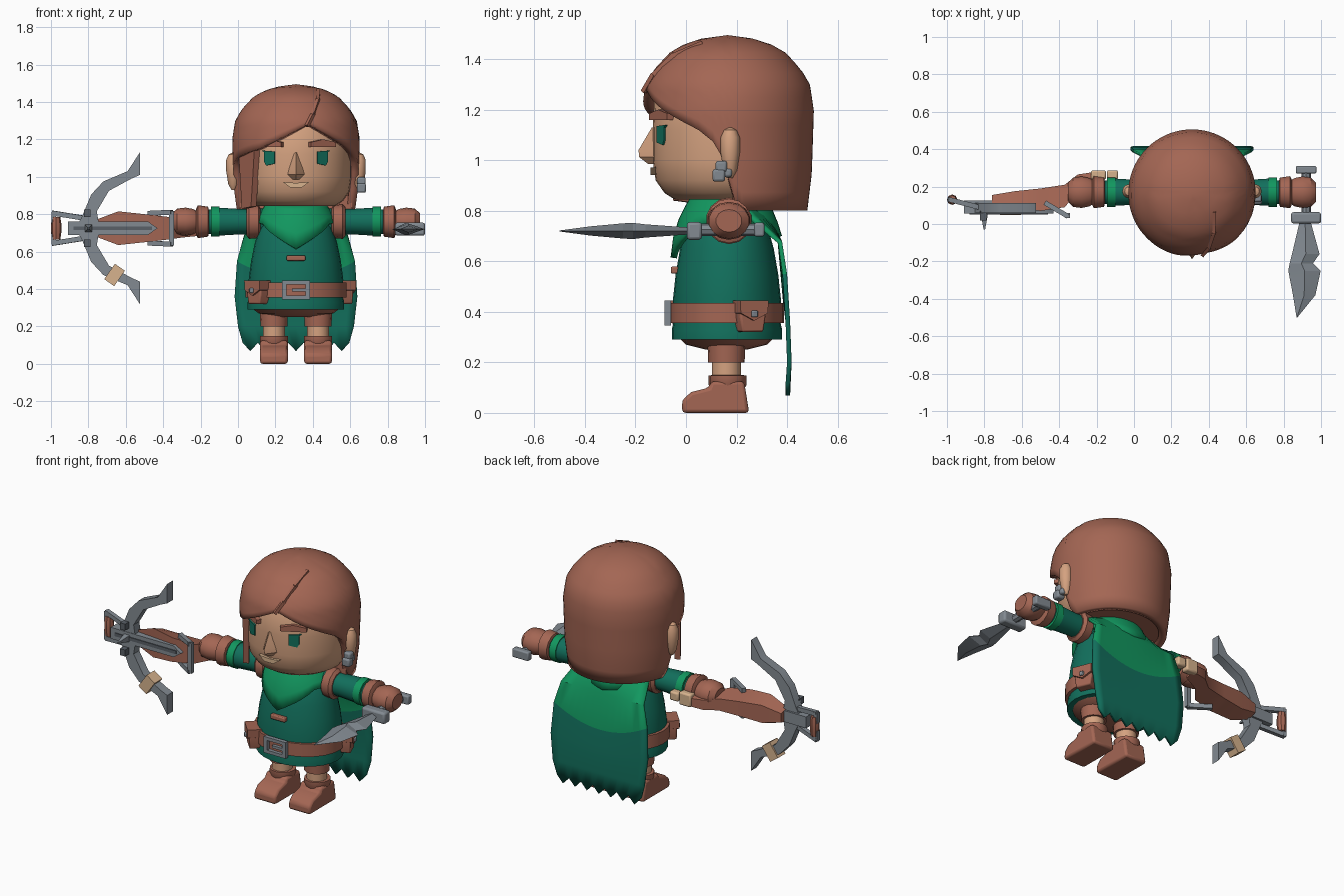
import bpy, bmesh, math
from mathutils import Matrix, Vector

if "Cube" in bpy.data.objects:
    bpy.data.objects.remove(bpy.data.objects["Cube"])

CX, CY = 0.31, 0.165


def mat(name, r, g, b):
    m = bpy.data.materials.new(name)
    m.diffuse_color = (r, g, b, 1)
    m.use_nodes = True
    m.node_tree.nodes["Principled BSDF"].inputs["Base Color"].default_value = m.diffuse_color
    return m


BROWN = mat("leather_brown", .37, .133, .088)
SKIN = mat("skin", .66, .36, .215)
TAN = mat("pale_tan", .68, .45, .27)
GREEN = mat("dark_green", .006, .16, .108)
BRIGHT = mat("bright_green", .006, .31, .115)
STEEL = mat("steel", .225, .255, .285)
DARK = mat("dark_steel", .10, .115, .135)


def finish(name, bm, m, M=None, angle=35, bevel=0):
    if M is not None:
        bm.transform(M)
    bmesh.ops.remove_doubles(bm, verts=bm.verts, dist=1e-5)
    bmesh.ops.recalc_face_normals(bm, faces=bm.faces)
    me = bpy.data.meshes.new(name)
    bm.to_mesh(me)
    bm.free()
    for p in me.polygons:
        p.use_smooth = True
    me.set_sharp_from_angle(angle=math.radians(angle))
    ob = bpy.data.objects.new(name, me)
    bpy.context.collection.objects.link(ob)
    for x in (m if isinstance(m, list) else [m]):
        me.materials.append(x)
    if bevel:
        b = ob.modifiers.new("bevel", 'BEVEL')
        b.width, b.segments = bevel, 2
    return ob


def loft(name, rings, m, M=None, angle=35, cap=True, bevel=0):
    bm = bmesh.new()
    vs = [[bm.verts.new(p) for p in r] for r in rings]
    n = len(rings[0])
    for a, b in zip(vs, vs[1:]):
        for i in range(n):
            bm.faces.new((a[i], a[(i + 1) % n], b[(i + 1) % n], b[i]))
    if cap:
        bm.faces.new(vs[0])
        bm.faces.new(vs[-1])
    return finish(name, bm, m, M, angle, bevel)


def lathe(name, prof, loc, m, sx=1, sy=1, axis='Z', n=20, angle=35):
    rings = [[(r * sx * math.cos(2 * math.pi * i / n), r * sy * math.sin(2 * math.pi * i / n), z)
              for i in range(n)] for z, r in prof]
    rot = {'Z': Matrix(), 'X': Matrix.Rotation(math.pi / 2, 4, 'Y'),
           'Y': Matrix.Rotation(-math.pi / 2, 4, 'X')}[axis]
    return loft(name, rings, m, Matrix.Translation(loc) @ rot, angle)


def prism(name, pts, depth, m, M=None, bevel=0):
    # outline in local XZ, thickness along local Y
    return loft(name, [[(a, s * depth / 2, b) for a, b in pts] for s in (-1, 1)], m, M, bevel=bevel)


def box(name, loc, size, m, M=None, bevel=0):
    x, y, z = [v / 2 for v in size]
    T = Matrix.Translation(loc)
    return prism(name, [(-x, -z), (x, -z), (x, z), (-x, z)], 2 * y, m, M @ T if M else T, bevel)


def bar(name, p, q, w, m):
    p, q = Vector(p), Vector(q)
    M = Matrix.Translation((p + q) / 2) @ (q - p).to_track_quat('Z', 'Y').to_matrix().to_4x4()
    return box(name, (0, 0, 0), (w, w, (q - p).length + w * .6), m, M)


def around(deg, rx, ry, z):
    # frame on an ellipse about the body axis, local -Y pointing outward
    a = math.radians(deg)
    return (Matrix.Translation((CX + rx * math.sin(a), CY - ry * math.cos(a), z))
            @ Matrix.Rotation(a, 4, 'Z'))


def interp(t, pts):
    for (a, u), (b, v) in zip(pts, pts[1:]):
        if t <= b:
            return u + (v - u) * max(0, t - a) / (b - a)
    return pts[-1][1]


def shell(name, prof, edge, m, thick, n=72, rows=14, sx=1):
    # revolved shell whose lower edge height varies with angle
    rings, top = [], prof[-1][0]
    for k in range(rows + 1):
        ring = []
        for i in range(n):
            d = -180 + 360 * i / n
            z = top + (interp(d, edge) - top) * (k / rows) ** 1.5
            r, a = interp(z, prof), math.radians(d)
            ring.append((CX + sx * r * math.sin(a), CY - r * math.cos(a), z))
        rings.append(ring)
    ob = loft(name, rings, m, cap=False, angle=50)
    s = ob.modifiers.new("thickness", 'SOLIDIFY')
    s.thickness, s.offset = thick, -1
    return ob


# head and hair
lathe("head", [(.845, .21), (.87, .25), (.92, .285), (1.0, .297), (1.12, .297), (1.25, .29), (1.38, .2)],
      (CX, CY, 0), SKIN, n=32)
lathe("neck", [(.74, .09), (.86, .09)], (CX, CY, 0), SKIN)
shell("hair", [(.8, .315), (.95, .333), (1.2, .341), (1.3, .325), (1.36, .29), (1.425, .23), (1.455, .18),
               (1.48, .11), (1.495, 0)],
      [(-180, .8), (-97, .8), (-92, .9), (-83, 1.06), (-70, 1.1), (-35, 1.15), (12, 1.28), (52, 1.17),
       (70, 1.12), (83, 1.06), (92, .9), (97, .8), (180, .8)], BROWN, .045)
half = [(CX + .3 * math.cos(a), CY + .02 + .28 * math.sin(a)) for a in [math.pi * i / 14 for i in range(15)]]
loft("hair_underside", [[(x, y, z) for x, y in half] for z in (.815, .9)], BROWN)
prism("side_strand", [(-.08, .2), (.09, .2), (.07, .0), (.05, -.18), (-.04, -.19), (-.06, 0)], .035, BROWN,
      around(-57, .302, .302, 1.02))
ridge = [(.43, .06, 1.462), (.427, -.05, 1.415), (.4, -.13, 1.335), (.37, -.165, 1.275)]
for p, q in zip(ridge, ridge[1:]):
    bar("hair_parting", p, q, .018, BROWN)

# face
for s, deg in ((-1, -28), (1, 28)):
    F = around(deg, .297, .297, 1.1)
    prism("eye", [(-.03, -.03), (.02, -.04), (.032, -.02), (.032, .03), (s * .045, .04), (-.03, .035)]
          if s > 0 else [(-.032, -.02), (-.02, -.04), (.03, -.03), (.03, .035), (-.045, .04), (-.032, .03)],
          .012, GREEN, F)
    prism("eyebrow", [(-.075, .06), (.075, .06), (.075, .085), (0, .1), (-.075, .085)], .03, BROWN, F)
    lathe("ear", [(-.1, .01), (-.07, .027), (0, .038), (.06, .038), (.09, .025), (.1, .005)],
          (CX + s * .335, .175, 1.03), SKIN, n=12)
loft("nose", [[(CX - w, -.125, z), (CX, f, z), (CX + w, -.125, z), (CX, -.09, z)] for z, w, f in
              ((1.13, .012, -.135), (1.04, .04, -.188), (1.012, .047, -.185), (.985, .02, -.15))], SKIN)
prism("mouth", [(-.07, .015), (-.03, -.015), (.03, -.015), (.07, .015), (0, .01)], .03, TAN,
      Matrix.Translation((CX, -.126, .957)))
for y, z, w in ((.14, .975, .045), (.13, .94, .05), (.165, .95, .035)):
    box("earring", (.66, y, z), (w, w, w), STEEL, bevel=.01)

# tunic, collar and belt
lathe("tunic", [(.29, 1), (.33, 1), (.36, .97), (.45, .98), (.55, .93), (.65, .85), (.73, .75), (.79, .6),
                (.83, .45)], (CX, .162, 0), GREEN, .258, .218, n=28)
lathe("shorts", [(.25, .1), (.27, .2), (.3, .24)], (CX, .16, 0), BROWN, 1, .8)
shell("collar", [(.6, .228), (.7, .215), (.78, .19), (.85, .15)],
      [(-180, .7), (-90, .76), (-55, .75), (0, .615), (55, .75), (90, .76), (180, .7)], BRIGHT, .025,
      n=40, rows=4, sx=1.1)
box("chest_toggle", (CX, -.045, .565), (.1, .03, .028), BROWN, bevel=.006)
lathe("belt", [(.355, .97), (.355, 1.03), (.435, 1.03), (.435, .97)], (CX, .162, 0), BROWN, .262, .22, n=28)
for s in (-1, 1):
    box("buckle_side", (CX + s * .063, -.072, .395), (.024, .025, .1), STEEL)
    box("buckle_rail", (CX, -.072, .395 + s * .04), (.13, .025, .02), STEEL)
box("buckle_pin", (CX + .015, -.074, .395), (.07, .02, .016), STEEL)
for deg in (-47, 112):
    F = around(deg, .275, .235, .38)
    prism("pouch", [(-.045, -.06), (.045, -.06), (.055, .0), (.05, .05), (-.05, .05), (-.055, 0)], .07, BROWN, F,
          bevel=.008)
    prism("pouch_flap", [(-.06, .065), (.06, .065), (.058, .015), (0, -.015), (-.058, .015)], .095, BROWN, F)
    box("pouch_stud", (0, -.05, .012), (.026, .015, .026), STEEL, F, .005)

# cape, bright above a dipping line and dark below
bm = bmesh.new()
rows, N = [], 14
for k, (z, w, y) in enumerate(((.84, .16, .28), (.78, .24, .33), (.68, .28, .38), (.55, .315, .4),
                               (.36, .328, .412), (.2, .31, .418), (.09, .285, .412))):
    row = []
    for i in range(N + 1):
        u = 2 * i / N - 1
        dz = -.09 * (1 - u * u) if k == 3 else (.022 * (-1) ** i if k == 6 else 0)
        row.append(bm.verts.new((CX + w * u, y - (.07 * u * u if k < 2 else 0), z + dz)))
    rows.append(row)
for k in range(6):
    for i in range(N):
        f = bm.faces.new((rows[k][i], rows[k][i + 1], rows[k + 1][i + 1], rows[k + 1][i]))
        f.material_index = 0 if k < 3 else 1
cape = finish("cape", bm, [BRIGHT, GREEN])
cape.modifiers.new("thickness", 'SOLIDIFY').thickness = .018

# arms
for s in (-1, 1):
    for name, m, prof, sy in (
            ("sleeve", GREEN, [(.1, .07), (.3, .068), (.42, .075)], 1),
            ("shoulder_strap", BROWN, [(.19, .07), (.2, .088), (.25, .092), (.265, .075)], 1),
            ("sleeve_trim", BRIGHT, [(.41, .07), (.41, .08), (.455, .08), (.455, .06)], 1),
            ("undersleeve", GREEN, [(.44, .065), (.48, .065)], 1),
            ("glove_cuff", BROWN, [(.465, .06), (.47, .08), (.525, .088), (.535, .065)], 1),
            ("fist", BROWN, [(.525, .055), (.55, .068), (.59, .075), (.635, .07), (.663, .045)], 1.15)):
        lathe(name, [(s * a, r) for a, r in prof], (CX, .17, .76), m, 1, sy, 'X', 14)

# legs and boots
for s in (-1, 1):
    x = CX + s * .118
    lathe("trouser_leg", [(.2, .072), (.3, .076)], (x, .16, 0), BROWN, n=16)
    lathe("shin", [(.1, .058), (.21, .058)], (x, .16, 0), SKIN, n=16)
    lathe("boot_cuff", [(.1, .068), (.11, .075), (.148, .075), (.15, .055)], (x, .165, 0), BROWN, n=16)
    prism("boot", [(-.015, 0), (-.015, .05), (.02, .082), (.09, .1), (.1, .125), (.23, .125), (.25, 0)], .148,
          BROWN, Matrix.Translation((x, 0, 0)) @ Matrix.Rotation(math.pi / 2, 4, 'Z'), .022)

# dagger
loft("dagger_blade", [[(a, y, .72), ((a + b) / 2, y, .72 + h), (b, y, .72), ((a + b) / 2, y, .72 - h)]
                      for y, a, b, h in ((.01, .885, .945, .014), (-.16, .845, .992, .026),
                                         (-.21, .832, .957, .032), (-.25, .825, .998, .03),
                                         (-.38, .85, .97, .018), (-.5, .869, .873, .002))], STEEL, angle=10)
box("dagger_guard", (.92, .033, .72), (.16, .06, .07), STEEL, bevel=.012)
lathe("dagger_grip", [(.05, .025), (.28, .025)], (.92, 0, .725), STEEL, axis='Y', n=8)
box("dagger_pommel", (.92, .29, .725), (.11, .04, .055), STEEL, bevel=.008)

# crossbow stock and rail
C = .725
loft("crossbow_stock", [[(x, y - d, C - h), (x, y - d, C + h), (x, y + d, C + h * .6), (x, y + d, C - h * .6)]
                        for x, y, d, h in ((-.76, .125, .03, .045), (-.64, .13, .045, .09),
                                           (-.5, .13, .06, .075), (-.37, .15, .06, .06),
                                           (-.3, .22, .045, .05), (-.2, .25, .03, .04))], BROWN)
for x, w in ((-.19, .08), (-.115, .06)):
    box("stock_butt", (x, .262, C + .01), (w, .05, .08 if w > .07 else .055), TAN, bevel=.01)
prism("crossbow_rail", [(-.91, -.035), (-.48, -.035), (-.43, 0), (-.48, .035), (-.91, .035)], .07, STEEL,
      Matrix.Translation((-0, .09, C)))
box("bolt_groove", (-.67, .054, C), (.42, .008, .02), DARK)

# crossbow limbs, sights, stirrup and rear frame
for s in (-1, 1):
    F = Matrix.Translation((0, .085, C))
    prism("bow_limb", [(a, s * b) for a, b in
                       ((-.87, .0), (-.835, .06), (-.785, .18), (-.72, .25), (-.59, .305), (-.525, .405),
                        (-.525, .285), (-.57, .265), (-.69, .2), (-.755, .09), (-.74, .0))], .055, STEEL, F)
    box("sight_block", (-.805, .045, C + s * .08), (.035, .05, .04), DARK)
    bar("stirrup_arm", (-.985, .13, C + s * .08), (-.83, .09, C + s * .055), .026, STEEL)
    bar("stirrup_end", (-.985, .13, C + s * .03), (-.985, .13, C + s * .08), .026, STEEL)
    bar("rear_frame_arm", (-.47, .11, C + s * .08), (-.36, .045, C + s * .085), .026, STEEL)
bar("rear_frame_end", (-.355, .045, C - .085), (-.355, .045, C + .085), .026, STEEL)
lathe("stirrup_wrap", [(-.06, .022), (-.02, .028), (.02, .028), (.06, .022)], (-.972, .13, C), BROWN, n=8)
loft("front_sight", [[(-.8 + a * w, y, C + b * w) for a, b in ((-1, -1), (1, -1), (1, 1), (-1, 1))]
                     for y, w in ((.07, .022), (-.03, .004))], STEEL)
box("limb_wrap", (0, 0, 0), (.065, .075, .1), TAN,
    Matrix.Translation((-.66, .085, .475)) @ Matrix.Rotation(math.radians(35), 4, 'Y'))
